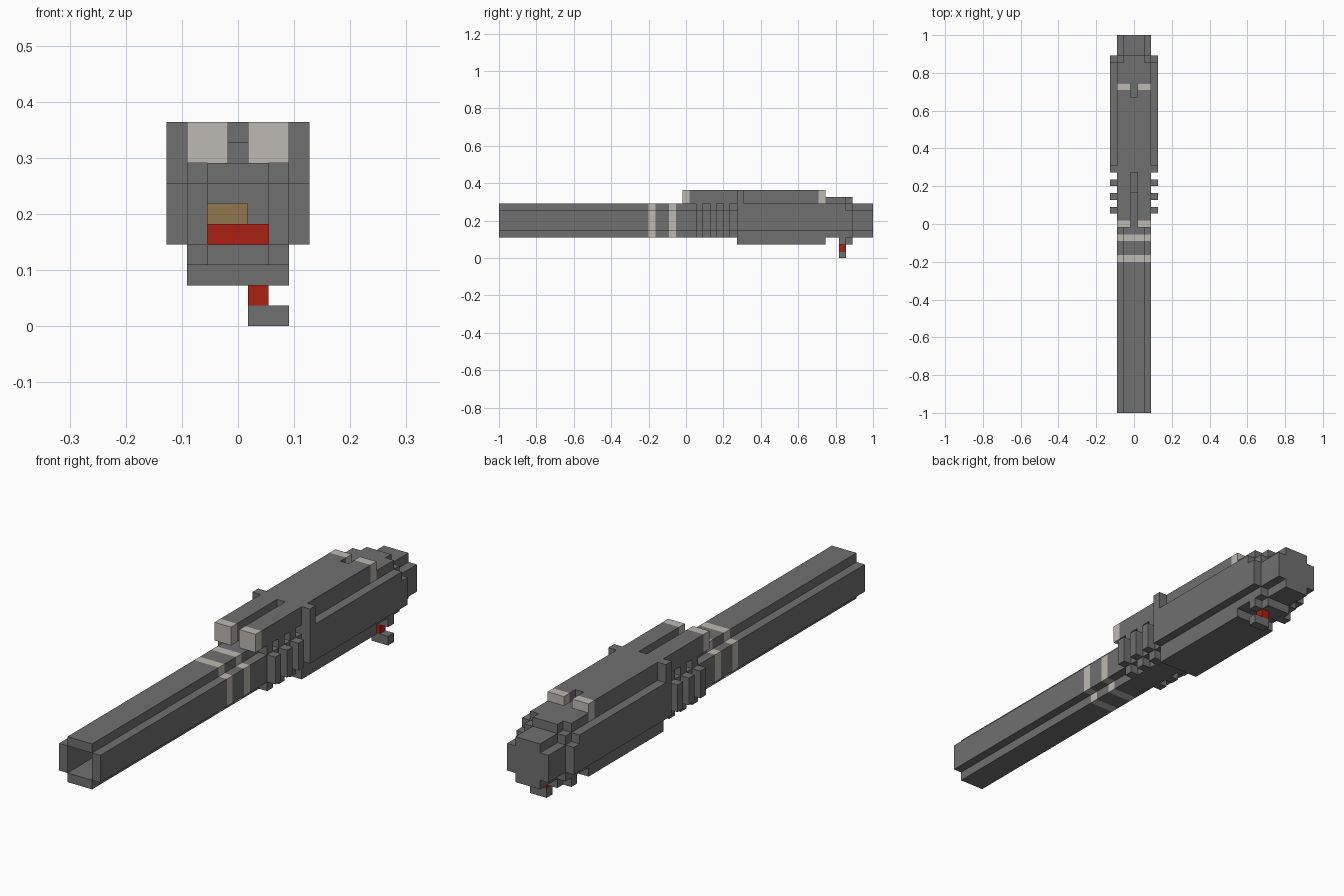
import bpy
import bmesh
from mathutils import Vector

cube = bpy.data.objects.get("Cube")
if cube:
    bpy.data.objects.remove(cube, do_unlink=True)

UNIT = 2 / 55                      # edge of one block
ORIGIN = Vector((3.5, 27.5, 0))    # block coordinates of the centre


def material(name, r, g, b):
    m = bpy.data.materials.new(name)
    m.use_nodes = True
    m.diffuse_color = (r, g, b, 1)
    m.node_tree.nodes["Principled BSDF"].inputs["Base Color"].default_value = (r, g, b, 1)
    return m


GRAY = material("dark gray metal", 0.16, 0.16, 0.16)
PALE = material("pale band", 0.51, 0.48, 0.45)
RED = material("red", 0.40, 0.014, 0.005)
TAN = material("tan", 0.29, 0.18, 0.07)


def part(name, mat, boxes, mirror=False):
    """Join boxes given as (x range, y range, z range) in block units."""
    bm = bmesh.new()
    for spans in boxes:
        lo = Vector([s[0] for s in spans])
        hi = Vector([s[1] for s in spans])
        copies = [(lo, hi)]
        if mirror:
            copies.append((Vector((7 - hi.x, lo.y, lo.z)), Vector((7 - lo.x, hi.y, hi.z))))
        for a, b in copies:
            verts = bmesh.ops.create_cube(bm, size=1)["verts"]
            for v in verts:
                mix = [a[i] if v.co[i] < 0 else b[i] for i in range(3)]
                v.co = (Vector(mix) - ORIGIN) * UNIT
    mesh = bpy.data.meshes.new(name)
    bm.to_mesh(mesh)
    bm.free()
    mesh.materials.append(mat)
    obj = bpy.data.objects.new(name, mesh)
    bpy.context.collection.objects.link(obj)
    return obj


def tube(name, mat, y):
    """Hollow stepped tube: two side walls, floor and roof."""
    part(name, mat, [((1, 2), y, (4, 7)), ((5, 6), y, (4, 7)),
                     ((2, 5), y, (3, 4)), ((2, 5), y, (7, 8))])


# Barrel with two pale bands
tube("barrel_front", GRAY, (0, 22))
tube("barrel_band_front", PALE, (22, 23))
tube("barrel_middle", GRAY, (23, 25))
tube("barrel_band_rear", PALE, (25, 26))
tube("barrel_rear", GRAY, (26, 48))

# Grip ribs
for i, y in enumerate((29, 31, 33)):
    span = (y, y + 1)
    part(f"grip_rib_{i + 1}", GRAY, [((0, 1), span, (4, 7)),
                                     ((1, 2), span, (3, 4)),
                                     ((1, 2), span, (7, 8))], mirror=True)

# Top rail, slotted along the middle, with pale ends
part("top_rail", GRAY, [((1, 3), (28, 47), (8, 10))], mirror=True)
part("rail_center", GRAY, [((3, 4), (35, 46), (8, 10)),
                           ((3, 4), (32, 35), (8, 9)),
                           ((3, 4), (46, 48), (8, 9))])
part("rail_front_tips", PALE, [((1, 3), (27, 28), (8, 10))], mirror=True)
part("rail_rear_tips", PALE, [((1, 3), (47, 48), (8, 10))], mirror=True)

# Housing sides, with a raised collar in front and a stepped rear edge
part("collar", GRAY, [((0, 1), (35, 36), (4, 10))], mirror=True)
part("side_plates", GRAY, [((0, 1), (36, 51), (4, 8)),
                           ((0, 1), (51, 52), (4, 7))], mirror=True)
part("housing_corners", GRAY, [((1, 2), (35, 52), (3, 4)),
                               ((1, 2), (35, 52), (7, 8))], mirror=True)

# Belly and rear deck
part("belly", GRAY, [((1, 6), (35, 48), (2, 3)),
                     ((1, 6), (50, 51), (2, 3)),
                     ((2, 5), (51, 52), (2, 3))])
part("rear_deck", GRAY, [((1, 6), (48, 51), (8, 9)),
                         ((2, 5), (51, 52), (8, 9))])

# Solid tail cap
part("tail_cap", GRAY, [((1, 6), (48, 55), (4, 7)),
                        ((2, 5), (48, 55), (3, 4)),
                        ((2, 5), (48, 55), (7, 8))])

# Core inside the bore
part("core_red", RED, [((2, 5), (40, 48), (4, 5))])
part("core_tan", TAN, [((2, 4), (44, 48), (5, 6))])

# Hanging stem and button
part("stem", RED, [((4, 5), (50, 51), (1, 2))])
part("button", GRAY, [((4, 6), (50, 51), (0, 1))])
